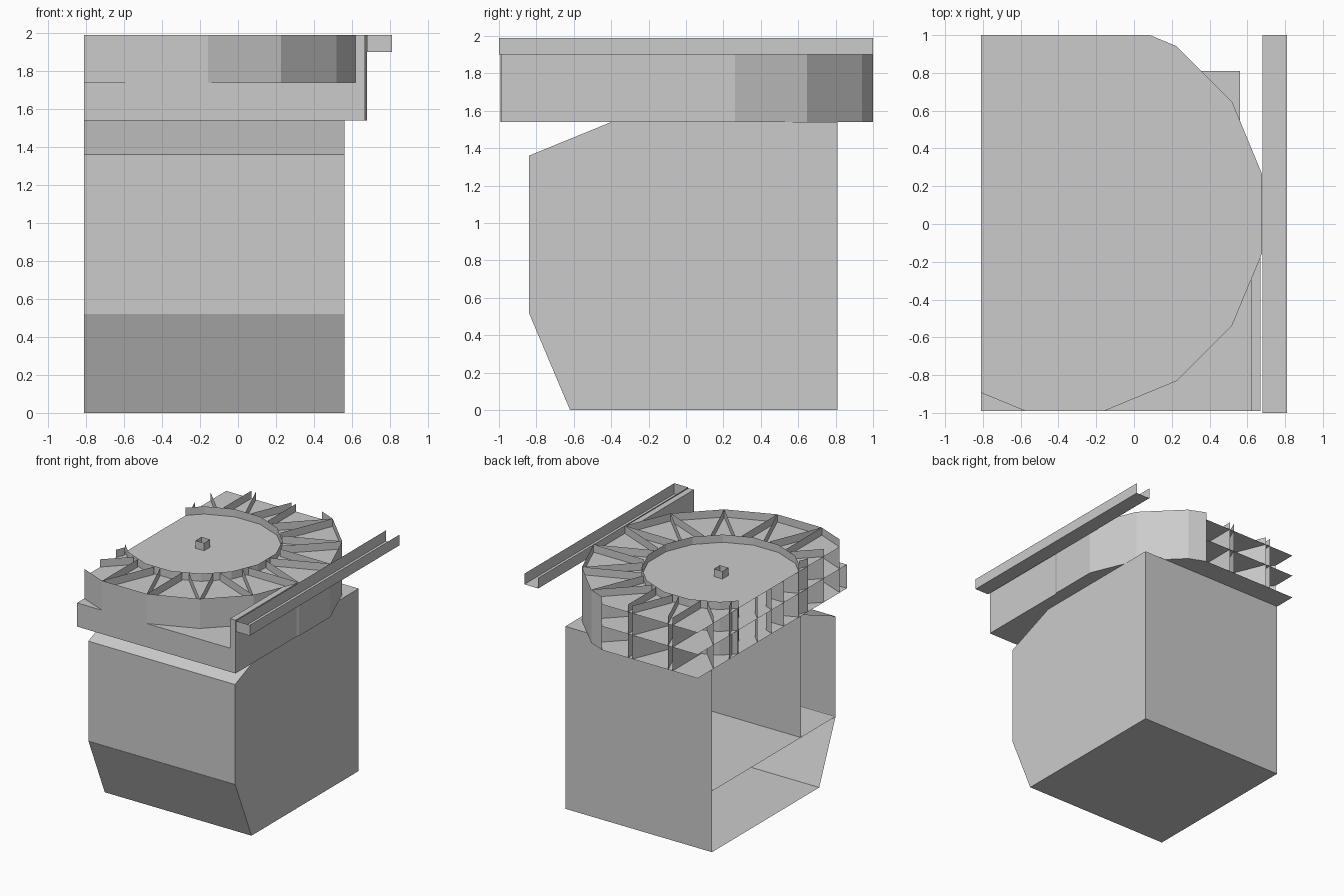
import bpy, bmesh, math
from mathutils import Vector

cube = bpy.data.objects.get("Cube")
if cube:
    bpy.data.objects.remove(cube, do_unlink=True)

grey = bpy.data.materials.new("plain grey")
grey.use_nodes = True
colour = (0.6, 0.6, 0.6, 1)
grey.diffuse_color = colour
grey.node_tree.nodes["Principled BSDF"].inputs["Base Color"].default_value = colour

LEFT, RIGHT, FRONT, BACK = -0.81, 0.56, -0.99, 1.0   # cut planes and bin side
FLOOR, SHELF, DECK, TOP = 1.54, 1.74, 1.925, 1.99    # turntable levels
CX, CY, R_OUT, R_IN, SIDES = -0.367, 0.055, 1.066, 0.61, 16


def finish(name, bm, clip=False):
    if clip:  # trim to the flat left, front and back cuts
        for co, no in (((LEFT, 0, 0), (-1, 0, 0)), ((0, BACK, 0), (0, 1, 0)),
                       ((0, FRONT - 0.005, 0), (0, -1, 0))):
            bmesh.ops.bisect_plane(bm, geom=bm.verts[:] + bm.edges[:] + bm.faces[:],
                                   plane_co=co, plane_no=no, clear_outer=True)
    bmesh.ops.recalc_face_normals(bm, faces=bm.faces[:])
    mesh = bpy.data.meshes.new(name)
    bm.to_mesh(mesh)
    bm.free()
    mesh.materials.append(grey)
    obj = bpy.data.objects.new(name, mesh)
    bpy.context.collection.objects.link(obj)


def sweep(bm, path, offset, closed=False):
    """Sheet made by moving a path of 3D points along an offset."""
    a = [bm.verts.new(p) for p in path]
    b = [bm.verts.new(Vector(p) + Vector(offset)) for p in path]
    n = len(path)
    for i in range(n if closed else n - 1):
        j = (i + 1) % n
        bm.faces.new((a[i], a[j], b[j], b[i]))
    return a, b


def sheet(name, path, offset, closed=False, caps="", clip=False):
    bm = bmesh.new()
    a, b = sweep(bm, path, offset, closed)
    if "a" in caps:
        bm.faces.new(a)
    if "b" in caps:
        bm.faces.new(b)
    finish(name, bm, clip)


def flat(name, outline, z, clip=False):
    bm = bmesh.new()
    bm.faces.new([bm.verts.new((x, y, z)) for x, y in outline])
    finish(name, bm, clip)


def ring(radius, z):
    step = math.tau / SIDES
    return [(CX + radius * math.cos((i + 0.5) * step),
             CY + radius * math.sin((i + 0.5) * step), z) for i in range(SIDES)]


# Bin body: chamfered profile, open on the cut side
profile = [(-0.62, 0), (-0.84, 0.52), (-0.84, 1.36), (-0.40, FLOOR), (0.81, FLOOR), (0.81, 0)]
width = (RIGHT - LEFT, 0, 0)
sheet("bin_body", [(LEFT, y, z) for y, z in profile], width, closed=True, caps="b")

# Upright partition behind the front panel, and the raised compartment floor
sheet("bin_partition", [(LEFT, -0.375, 0.515), (LEFT, -0.375, FLOOR)], width)
sheet("bin_compartment_floor", [(LEFT, -0.84, 0.515), (LEFT, 0.81, 0.515)], width)

# Turntable walls
sheet("turntable_rim", ring(R_OUT, FLOOR), (0, 0, TOP - FLOOR), closed=True, clip=True)
sheet("inner_ring", ring(R_IN, FLOOR), (0, 0, TOP - FLOOR), closed=True, clip=True)

# Turntable levels
for name, z in (("turntable_floor", FLOOR), ("turntable_shelf", SHELF), ("turntable_deck", DECK)):
    flat(name, [p[:2] for p in ring(R_OUT, z)], z, clip=True)

# Two parallel ribs behind each rim facet, meeting their neighbours in a V at the rim corners
half = R_OUT * math.sin(math.pi / SIDES)
reach = R_OUT * math.cos(math.pi / SIDES)
at_ring = math.sqrt(R_IN ** 2 - half ** 2)
bm = bmesh.new()
for i in range(SIDES):
    ang = i * math.tau / SIDES
    out = Vector((math.cos(ang), math.sin(ang), 0))
    side = Vector((-out.y, out.x, 0)) * half
    for s, start in ((-1, 0.5), (1, 0.31)):
        base = Vector((CX, CY, FLOOR)) + side * s
        for r0, r1, top in ((start, at_ring, DECK), (at_ring, reach, TOP)):
            sweep(bm, [base + out * r0, base + out * r1], (0, 0, top - FLOOR))
finish("radial_ribs", bm, clip=True)

# Centre hub: small open square tube
h = 0.04
sheet("hub", [(CX + sx * h, CY + sy * h, DECK) for sx, sy in ((-1, -1), (1, -1), (1, 1), (-1, 1))],
      (0, 0, TOP - DECK), closed=True)

# Square front base around the turntable
EDGE = 0.67
corner = [(LEFT, FRONT), (EDGE, FRONT), (EDGE, -0.17), (0.3, 0), (LEFT, 0)]
flat("base_floor", corner, FLOOR)
flat("base_shelf", corner, SHELF)
sheet("base_front_panel", [(LEFT, FRONT, FLOOR), (EDGE, FRONT, FLOOR)], (0, 0, SHELF - FLOOR))

# Tall side wall beside the rail
wall = [(0.62, FRONT), (EDGE, FRONT), (EDGE, -0.17), (0.62, -0.29)]
sheet("base_side_wall", [(x, y, FLOOR) for x, y in wall], (0, 0, TOP - FLOOR),
      closed=True, caps="ab")

# Rail: upward-facing channel, closed at the front
channel = [(0.68, TOP), (0.68, 1.9), (0.81, 1.9), (0.81, TOP)]
sheet("rail", [(x, -1, z) for x, z in channel], (0, 2, 0), caps="a")
